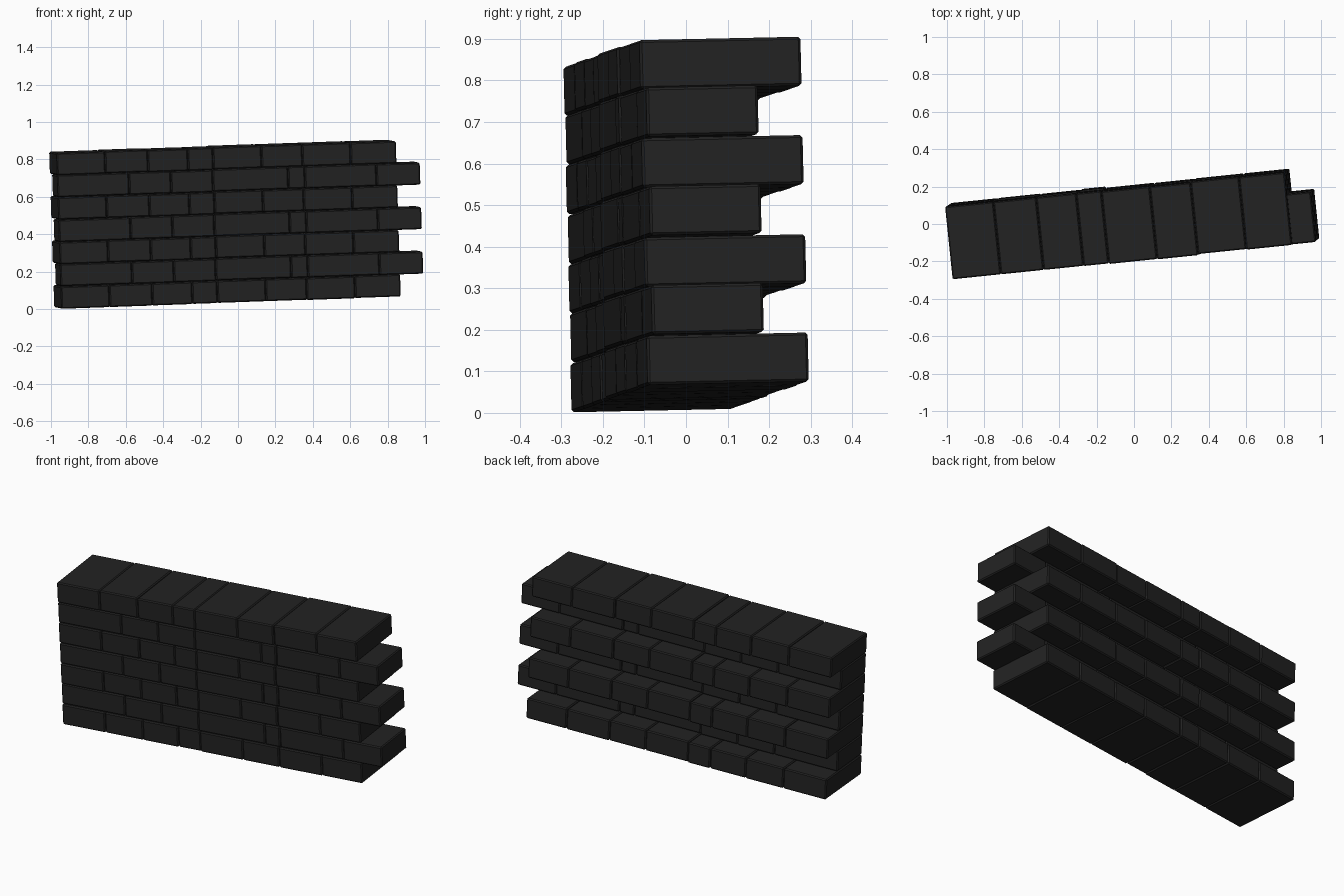
import bpy, bmesh, random
from math import radians
from mathutils import Matrix, Vector

if "Cube" in bpy.data.objects:
    bpy.data.objects.remove(bpy.data.objects["Cube"])

random.seed(4)

stone = bpy.data.materials.new("charcoal stone")
stone.diffuse_color = (0.016, 0.016, 0.016, 1)
stone.use_nodes = True
stone.node_tree.nodes["Principled BSDF"].inputs["Base Color"].default_value = stone.diffuse_color

ROW_H = 0.119
# joint positions along the wall: long-depth rows and short-depth rows
EVEN = [0.0, 0.26, 0.49, 0.705, 0.84, 1.10, 1.32, 1.58, 1.825]
ODD = [0.0, 0.385, 0.61, 0.835, 1.24, 1.33, 1.715, 1.95]
# the wall is made of three overlapping sections, stepped slightly forward and up
SECTIONS = [(0.83, 0.003, -0.001), (1.31, -0.003, 0.001), (9, 0.0, 0.0)]

# whole wall is turned and slightly tilted
place = (Matrix.Translation((-0.943, -0.278, 0.003))
         @ Matrix.Rotation(radians(5.9), 4, 'Z')
         @ Matrix.Rotation(radians(-2.0), 4, 'Y')
         @ Matrix.Rotation(radians(1.2), 4, 'X'))


def add_brick(bm, lo, hi):
    lo, hi = Vector(lo), Vector(hi)
    size = hi - lo
    m = Matrix.Translation((lo + hi) / 2) @ Matrix.Diagonal((*size, 1))
    bmesh.ops.create_cube(bm, size=1, matrix=m)


for row in range(7):
    even = row % 2 == 0
    joints = EVEN if even else ODD
    depth = 0.39 if even else 0.27
    bm = bmesh.new()
    for a, b in zip(joints, joints[1:]):
        dy, dz = next((s[1], s[2]) for s in SECTIONS if a < s[0] - 0.001)
        dy += random.uniform(-0.002, 0.002)
        dz += random.uniform(-0.001, 0.001)
        z = row * ROW_H + dz
        add_brick(bm, (a + 0.0005, dy, z),
                  (b - 0.0005, depth + dy, z + ROW_H - 0.001))
    # chamfered brick edges
    bmesh.ops.bevel(bm, geom=bm.edges[:], offset=0.006, segments=1,
                    affect='EDGES', profile=0.5)
    bm.transform(place)
    me = bpy.data.meshes.new("brick_row")
    bm.to_mesh(me)
    bm.free()
    me.materials.append(stone)
    ob = bpy.data.objects.new("brick_row_%d" % (row + 1), me)
    bpy.context.collection.objects.link(ob)
